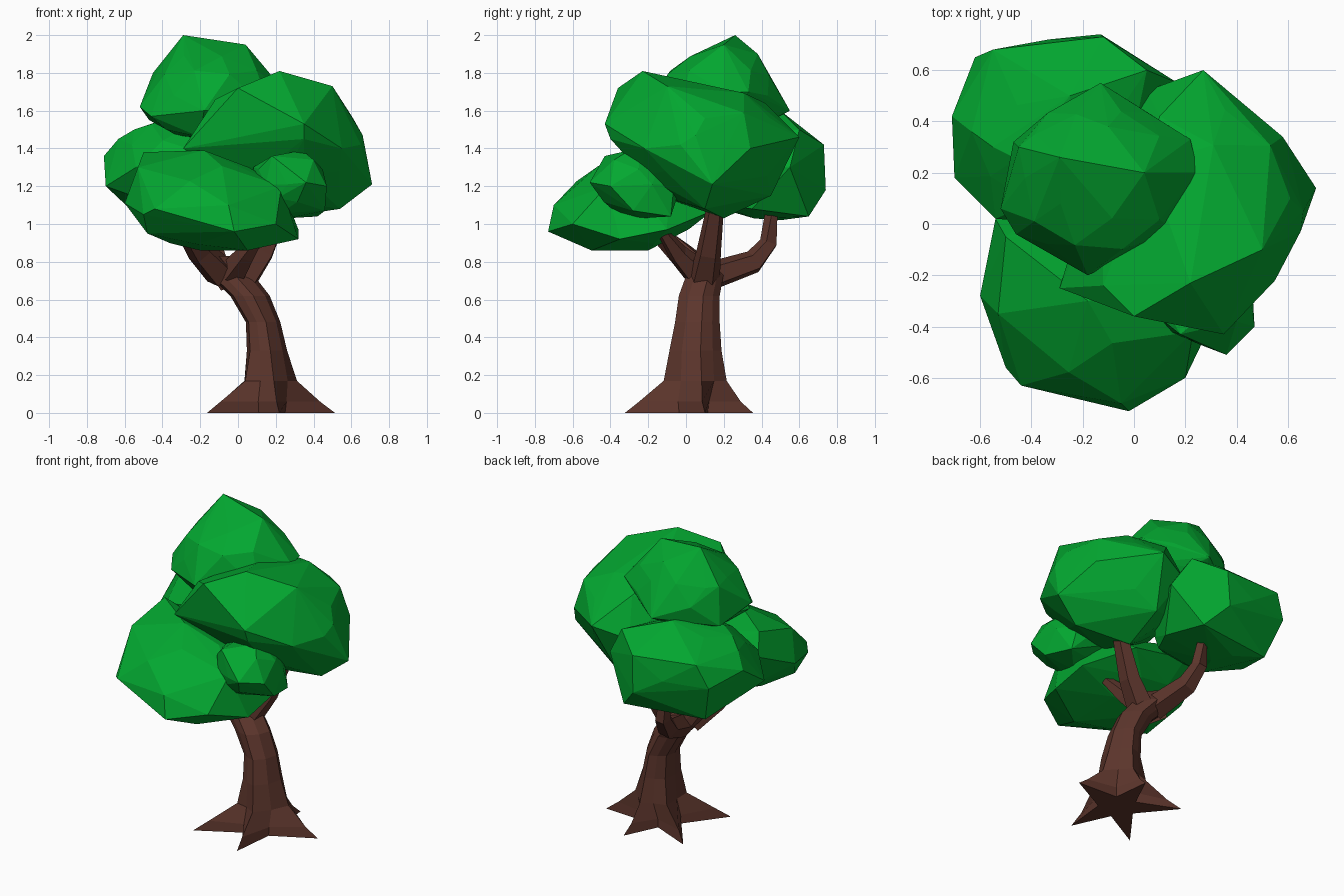
import bpy, bmesh, math, random
from mathutils import Vector

random.seed(4)
if "Cube" in bpy.data.objects:
    bpy.data.objects.remove(bpy.data.objects["Cube"])


def make_material(name, colour):
    mat = bpy.data.materials.new(name)
    mat.use_nodes = True
    mat.diffuse_color = colour
    mat.node_tree.nodes["Principled BSDF"].inputs["Base Color"].default_value = colour
    return mat


leaf_green = make_material("leaf green", (0.001, 0.39, 0.03, 1))
bark_brown = make_material("bark brown", (0.108, 0.036, 0.025, 1))


def finish(name, bm, mat):
    bmesh.ops.recalc_face_normals(bm, faces=bm.faces[:])
    mesh = bpy.data.meshes.new(name)
    bm.to_mesh(mesh)
    bm.free()
    mesh.materials.append(mat)
    obj = bpy.data.objects.new(name, mesh)
    bpy.context.collection.objects.link(obj)
    return obj


def foliage(name, centre, radii, corners):
    """Faceted leaf clump: a rough ellipsoid stretched out to a few corner points."""
    bm = bmesh.new()
    bmesh.ops.create_icosphere(bm, subdivisions=2, radius=1)
    bmesh.ops.delete(bm, geom=bm.edges[:], context="EDGES_FACES")
    for v in bm.verts:
        wobble = random.uniform(0.96, 1.06)
        v.co = Vector(c + r * p * wobble for c, r, p in zip(centre, radii, v.co))
    for p in corners:
        bm.verts.new(p)
    hull = bmesh.ops.convex_hull(bm, input=bm.verts[:])
    spare = {g for g in hull["geom_interior"] + hull["geom_unused"]
             if isinstance(g, bmesh.types.BMVert)}
    bmesh.ops.delete(bm, geom=list(spare), context="VERTS")
    return finish(name, bm, leaf_green)


def loft(name, rings):
    """Skin a list of equal-length point rings and cap both ends."""
    bm = bmesh.new()
    rows = [[bm.verts.new(p) for p in ring] for ring in rings]
    count = len(rows[0])
    for low, high in zip(rows, rows[1:]):
        for i in range(count):
            j = (i + 1) % count
            bm.faces.new((low[i], low[j], high[j], high[i]))
    bm.faces.new(rows[0][::-1])
    bm.faces.new(rows[-1])
    return finish(name, bm, bark_brown)


def trunk_ring(x, y, z, radius, flare, wide):
    """Ring with one ridge per root; flare pushes the ridges out to the root tips."""
    ring = []
    for i, (angle, reach) in enumerate(ROOTS):
        following = ROOTS[(i + 1) % len(ROOTS)][0]
        valley = angle + ((following - angle) % 360) / 2
        ridge = radius + (reach - radius) * flare
        for a, r in ((angle, ridge), (valley, radius * 0.92)):
            a = math.radians(a)
            ring.append(Vector((x + wide * r * math.cos(a), y + r * math.sin(a), z)))
    return ring


def branch(name, path, start, end):
    """Tapered five-sided limb along a path."""
    path = [Vector(p) for p in path]
    rings = []
    last = len(path) - 1
    for k, p in enumerate(path):
        along = path[min(k + 1, last)] - path[max(k - 1, 0)]
        turn = along.to_track_quat("Z", "Y")
        r = start + (end - start) * k / last
        rings.append([p + turn @ Vector((r * math.cos(a), r * math.sin(a), 0))
                      for a in (math.tau * i / 5 for i in range(5))])
    return loft(name, rings)


# Trunk with five uneven roots (direction, reach) and a lean to the right
ROOTS = [(11, 0.37), (80, 0.33), (144, 0.38), (220, 0.41), (281, 0.36)]
loft("trunk", [trunk_ring(*row) for row in (
    (0.15, 0.03, 0, 0.13, 1, 1),
    (0.15, 0.03, 0.06, 0.14, 0.65, 1),
    (0.16, 0.05, 0.17, 0.15, 0.1, 0.9),
    (0.15, 0.05, 0.33, 0.14, 0, 0.8),
    (0.13, 0.06, 0.48, 0.12, 0, 0.8),
    (0.06, 0.07, 0.62, 0.11, 0, 1),
    (-0.04, 0.1, 0.73, 0.1, 0, 1.25),
    (-0.12, 0.08, 0.83, 0.09, 0, 1.15))])

# Limbs
branch("back_branch", [(-0.06, 0.12, 0.72), (-0.12, 0.36, 0.8),
                       (-0.14, 0.44, 0.9), (-0.15, 0.45, 1.06)], 0.08, 0.035)
branch("left_branch", [(0, 0.09, 0.67), (0.13, 0.12, 0.85), (0.25, 0.16, 1.12)], 0.09, 0.045)
branch("right_branch", [(-0.09, 0.08, 0.74), (-0.2, -0.03, 0.85), (-0.27, -0.14, 0.95)],
       0.09, 0.05)
branch("front_twig", [(-0.03, 0.06, 0.74), (0.04, -0.04, 0.84), (0.12, -0.12, 0.95)], 0.08, 0.03)

# Leaf clumps
foliage("top_foliage", (-0.14, 0.18, 1.68), (0.33, 0.31, 0.24), [
    (-0.29, 0.26, 2), (0.04, 0.2, 1.95), (-0.1, 0.38, 1.9), (-0.52, 0.06, 1.62),
    (-0.45, 0.3, 1.8), (-0.13, 0.55, 1.6), (0.25, 0.2, 1.7), (0.17, -0.03, 1.6),
    (-0.18, -0.2, 1.6), (-0.38, 0, 1.5), (-0.47, 0.32, 1.55), (0.22, 0.33, 1.7),
    (-0.46, -0.04, 1.57), (-0.2, -0.08, 1.46)])
foliage("left_foliage", (0.24, 0.1, 1.42), (0.41, 0.4, 0.31), [
    (0.22, -0.23, 1.81), (0.5, -0.1, 1.73), (0.66, 0.05, 1.47), (0.71, 0.14, 1.21),
    (0.58, 0.34, 1.4), (0.27, 0.6, 1.46), (0.35, -0.43, 1.53), (0, -0.36, 1.72),
    (-0.29, -0.25, 1.4), (-0.12, -0.24, 1.66), (0.2, 0.2, 1.03), (0.54, 0.1, 1.08),
    (0.1, 0.42, 1.64), (0.2, 0.45, 1.15), (0.35, -0.4, 1.45), (0.25, -0.2, 1.27),
    (0.55, -0.22, 1.4), (0.05, 0.52, 1.4), (0.04, -0.21, 1.3)])
foliage("back_foliage", (-0.3, 0.36, 1.3), (0.37, 0.34, 0.27), [
    (-0.71, 0.42, 1.36), (-0.7, 0.18, 1.2), (-0.62, 0.65, 1.3), (-0.13, 0.74, 1.18),
    (-0.12, 0.73, 1.42), (-0.55, 0.3, 1.5), (-0.55, 0.68, 1.45), (-0.25, 0.5, 1.6),
    (-0.35, 0.5, 1.02), (0, 0.65, 1.04), (0.17, 0.55, 1.3), (-0.54, 0.02, 1.3),
    (-0.54, 0.57, 1.05), (0.05, 0.35, 1.08), (-0.2, 0, 1.38), (0.05, 0.6, 1.5),
    (-0.42, 0.12, 1.1), (-0.04, 0.18, 1.1), (-0.33, 0.72, 1.3)])
foliage("front_foliage", (-0.15, -0.28, 1.1), (0.38, 0.35, 0.23), [
    (-0.02, -0.73, 0.96), (-0.05, -0.7, 1.1), (-0.44, -0.63, 1.08), (0.2, -0.6, 1),
    (0.32, -0.35, 0.92), (0.32, -0.1, 0.97), (0.23, -0.42, 1.2), (-0.6, -0.28, 1.11),
    (-0.5, -0.05, 1.38), (-0.53, -0.35, 1.3), (-0.18, -0.3, 1.39), (-0.48, -0.45, 0.95),
    (0.05, -0.5, 0.86), (-0.2, -0.2, 0.86), (-0.54, 0.02, 1.25), (0.1, 0.14, 1.07),
    (-0.3, 0.12, 1.15), (-0.5, -0.56, 1.05)])
foliage("small_foliage", (0.26, -0.25, 1.21), (0.2, 0.22, 0.17), [
    (0.47, -0.4, 1.2), (0.36, -0.51, 1.22), (0.46, -0.28, 1.07), (0.34, -0.3, 1.39),
    (0.4, -0.38, 1.34), (0.18, -0.43, 1.36), (0.42, -0.08, 1.04)])
